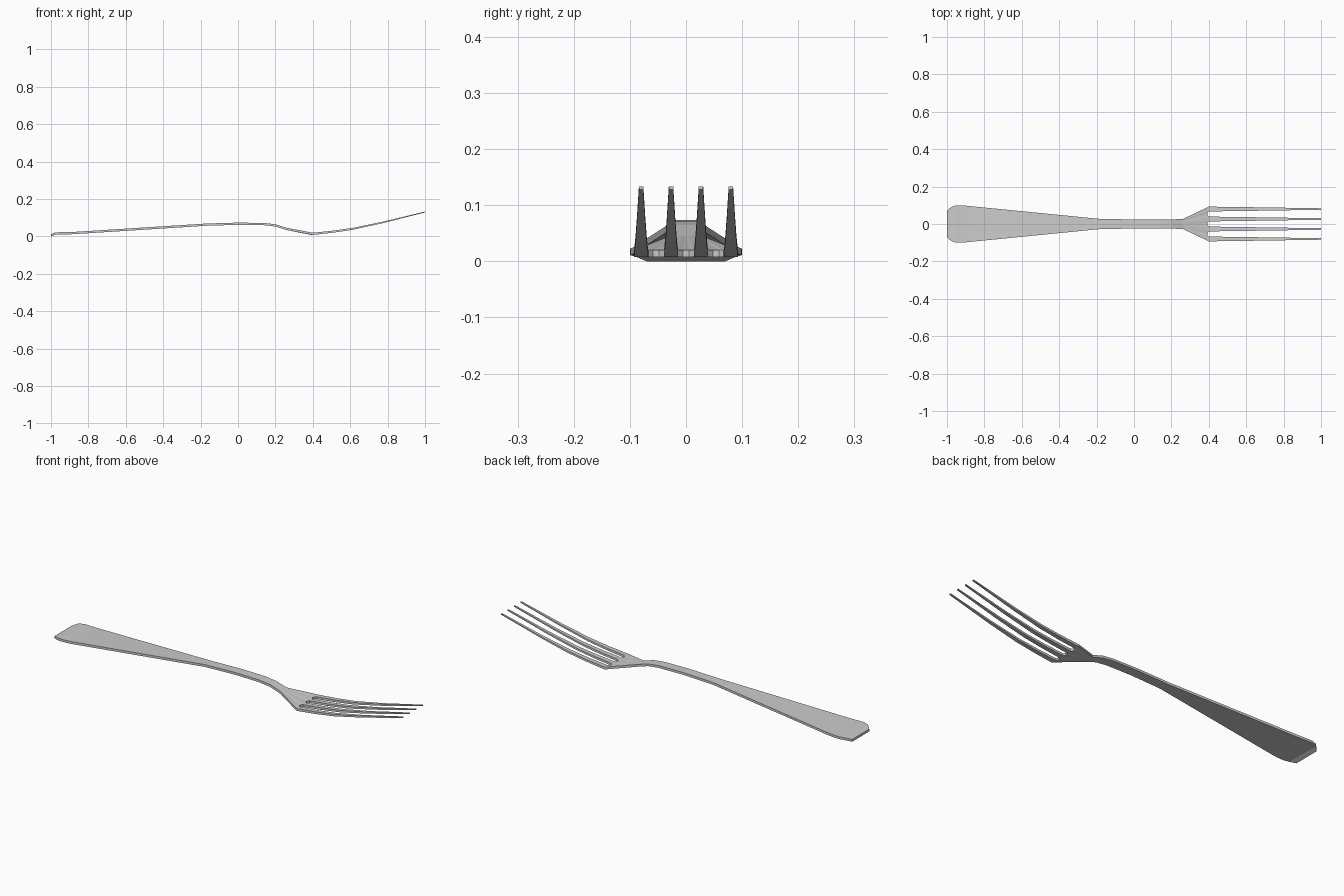
import bpy
import bmesh

if "Cube" in bpy.data.objects:
    bpy.data.objects.remove(bpy.data.objects["Cube"])

TINE_Y = (-0.08, -0.0267, 0.0267, 0.08)   # tine centre lines
BASE_HALF = 0.0128                        # half width of a tine at its root
HEAD_HALF = TINE_Y[-1] + BASE_HALF

# Columns across the head: tine edges plus two extra points in each slot
columns = []                              # (y, belongs to slot interior)
for i, c in enumerate(TINE_Y):
    columns += [(c - BASE_HALF, False), (c + BASE_HALF, False)]
    if i < 3:
        gap = TINE_Y[i + 1] - c - 2 * BASE_HALF
        columns += [(c + BASE_HALF + gap * t, True) for t in (0.3, 0.7)]

# Handle, neck and head: x, underside z, thickness, half width
body = [
    (-1.00, 0.000, 0.012, 0.070),
    (-0.978, 0.009, 0.012, 0.091),
    (-0.95, 0.011, 0.012, 0.100),
    (-0.91, 0.011, 0.012, 0.099),
    (-0.88, 0.012, 0.012, 0.096),
    (-0.17, 0.057, 0.012, 0.026),
    (0.00, 0.062, 0.012, 0.025),
    (0.14, 0.060, 0.012, 0.025),
    (0.20, 0.053, 0.012, 0.025),
    (0.26, 0.034, 0.012, 0.026),
    (0.40, 0.008, 0.012, HEAD_HALF),
]
# Tines: x, underside z, thickness, half width of one tine
tines = [
    (0.50, 0.019, 0.011, 0.0115),
    (0.61, 0.035, 0.010, 0.0100),
    (0.77, 0.070, 0.008, 0.0075),
    (1.00, 0.128, 0.005, 0.0040),
]

bm = bmesh.new()
thick = {}


def point(x, y, z, t):
    v = bm.verts.new((x, y, z))
    thick[v] = t
    return v


def strip(a, b):
    for j in range(len(a) - 1):
        bm.faces.new((a[j], b[j], b[j + 1], a[j + 1]))


# Body surface, with the slot roots rounded on the last row
rows = []
for k, (x, z, t, hw) in enumerate(body):
    last = k == len(body) - 1
    rows.append([point(x - (0.008 if last and slot else 0), y * hw / HEAD_HALF, z, t)
                 for y, slot in columns])
for a, b in zip(rows, rows[1:]):
    strip(a, b)

# Four tapering tines continuing from the head
for i, c in enumerate(TINE_Y):
    prev = rows[-1][4 * i:4 * i + 2]
    for x, z, t, hw in tines:
        cur = [point(x, c - hw, z, t), point(x, c + hw, z, t)]
        strip(prev, cur)
        prev = cur

# Give the sheet its thickness
lift = {tuple(v.co): t for v, t in thick.items()}
res = bmesh.ops.extrude_face_region(bm, geom=bm.faces[:], use_keep_orig=True)
for v in res["geom"]:
    if isinstance(v, bmesh.types.BMVert):
        v.co.z += lift[tuple(v.co)]
bmesh.ops.recalc_face_normals(bm, faces=bm.faces[:])

mesh = bpy.data.meshes.new("fork")
bm.to_mesh(mesh)
bm.free()
bpy.context.collection.objects.link(bpy.data.objects.new("fork", mesh))
